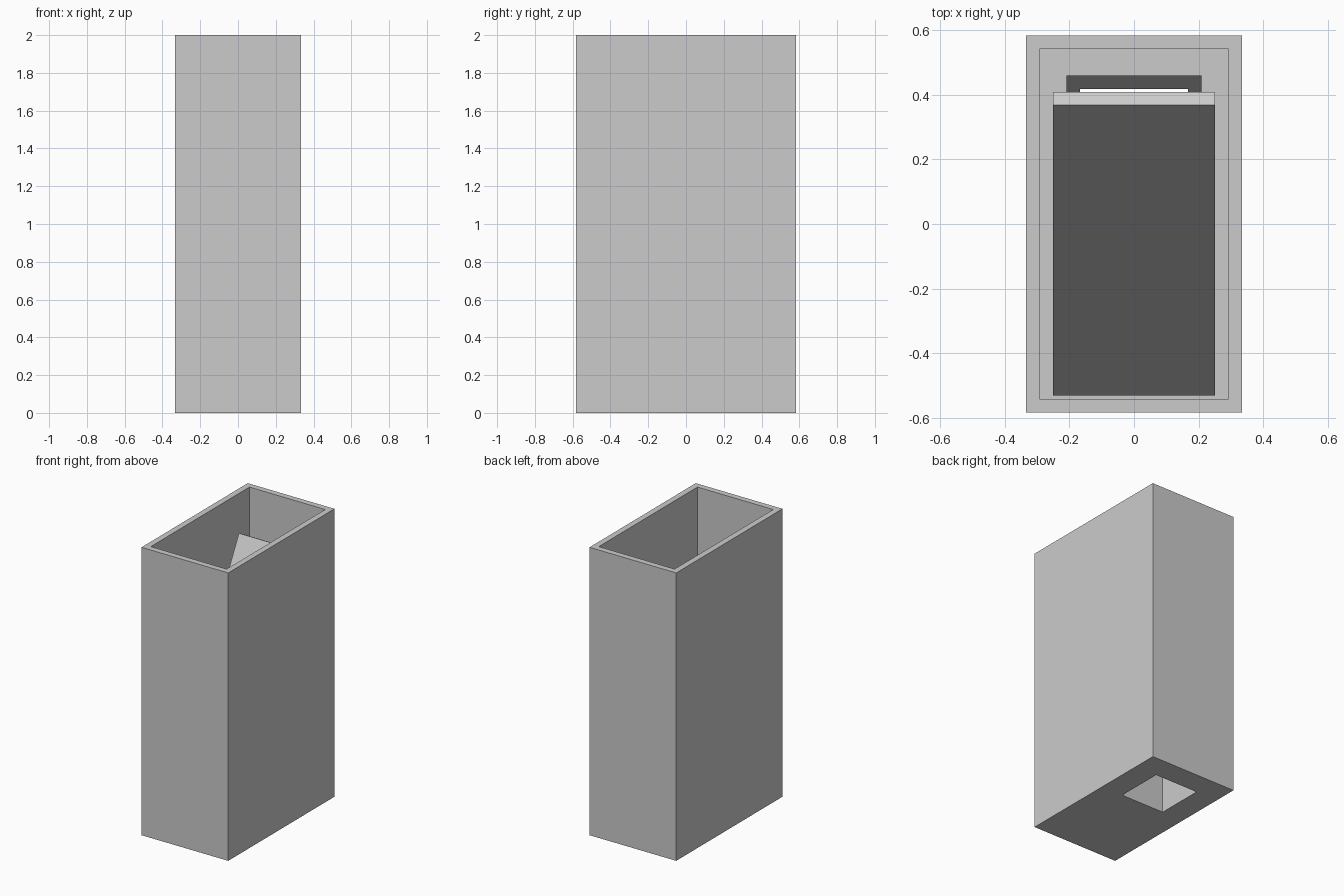
import bpy
from math import hypot
from mathutils import Vector

cube = bpy.data.objects.get("Cube")
if cube:
    bpy.data.objects.remove(cube, do_unlink=True)

grey = bpy.data.materials.new("plain_grey")
grey.use_nodes = True
grey.diffuse_color = (0.6, 0.6, 0.6, 1)
grey.node_tree.nodes["Principled BSDF"].inputs["Base Color"].default_value = (0.6, 0.6, 0.6, 1)

WALL = 0.0417
HALF_X, HALF_Y, HEIGHT = 0.333, 0.583, 2.0


def prism(name, half_x, profile):
    """Extrude a (y, z) profile, listed anticlockwise seen from +x, across x."""
    n = len(profile)
    verts = [(x, y, z) for x in (-half_x, half_x) for y, z in profile]
    faces = [tuple(reversed(range(n))), tuple(range(n, 2 * n))]
    faces += [(i, (i + 1) % n, (i + 1) % n + n, i + n) for i in range(n)]
    mesh = bpy.data.meshes.new(name)
    mesh.from_pydata(verts, [], faces)
    mesh.materials.append(grey)
    obj = bpy.data.objects.new(name, mesh)
    bpy.context.collection.objects.link(obj)
    return obj


def block(name, half_x, y0, y1, z0, z1):
    return prism(name, half_x, [(y0, z0), (y1, z0), (y1, z1), (y0, z1)])


def cut(obj, cutter):
    mod = obj.modifiers.new("cut", "BOOLEAN")
    mod.operation = "DIFFERENCE"
    mod.solver = "EXACT"
    mod.object = cutter
    cutter.hide_render = True
    cutter.hide_set(True)


# Slope of the inner ramp, shared by the ramp and the duct mouth
foot, head = Vector((-0.53, 0.06)), Vector((0.367, 1.757))
along = (head - foot).normalized()
behind = Vector((along.y, -along.x))
slope = along.y / along.x

# Open-topped casing with a floor
casing = block("casing", HALF_X, -HALF_Y, HALF_Y, 0, HEIGHT)
cut(casing, block("cavity_cutter", HALF_X - WALL, WALL - HALF_Y, HALF_Y - WALL, WALL, HEIGHT + 0.1))

# Leaning ramp panel
thick = behind * 0.046
ramp = prism("ramp_panel", 0.25, [tuple(p) for p in (foot, foot + thick, head + thick, head)])

# Square duct rising from the floor, its mouth cut parallel to the ramp
y0, y1, back_z = 0.0417, 0.459, 1.65
front_z = back_z - (y1 - y0) * slope
duct = prism("duct", 0.209, [(y0, WALL / 2), (y1, WALL / 2), (y1, back_z), (y0, front_z)])

# Opening through the duct and the floor
bore = block("bore_cutter", 0.167, y0 + WALL, y1 - WALL, -0.1, HEIGHT)
cut(duct, bore)
cut(casing, bore)
